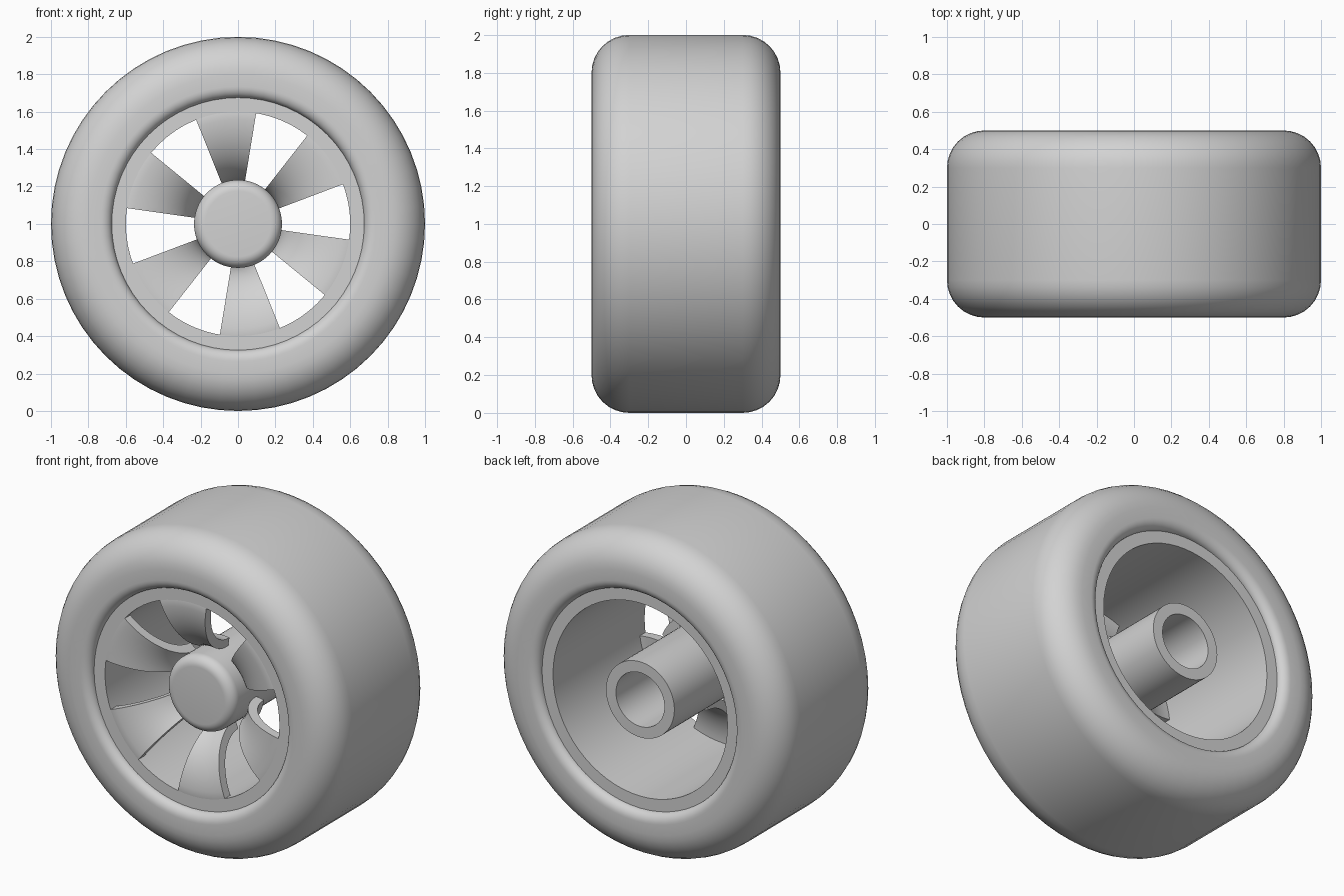
import bpy, bmesh
from math import cos, sin, pi, radians

cube = bpy.data.objects.get("Cube")
if cube:
    bpy.data.objects.remove(cube, do_unlink=True)

COLOUR = (0.65, 0.65, 0.65, 1)
grey = bpy.data.materials.new("light_grey")
grey.use_nodes = True
grey.diffuse_color = COLOUR
grey.node_tree.nodes["Principled BSDF"].inputs["Base Color"].default_value = COLOUR


def arc(cr, cy, a, b, start, end, steps=8):
    """Elliptical arc of (radius, y) points, angles in degrees."""
    angles = [radians(start + (end - start) * i / steps) for i in range(steps + 1)]
    return [(cr + a * cos(t), cy + b * sin(t)) for t in angles]


def sweep(bm, profile, start, span, steps):
    """Revolve a closed (radius, y) profile about the axle."""
    full = span >= 2 * pi - 0.001
    rings = []
    for i in range(steps if full else steps + 1):
        t = start + span * i / steps
        rings.append([bm.verts.new((r * cos(t), y, 1 + r * sin(t))) for r, y in profile])
    n = len(profile)
    for i in range(steps):
        a, b = rings[i], rings[(i + 1) % len(rings)]
        for j in range(n):
            k = (j + 1) % n
            bm.faces.new((a[j], a[k], b[k], b[j]))
    if not full:
        bm.faces.new(rings[0])
        bm.faces.new(rings[-1])


def finish(name, bm):
    bmesh.ops.remove_doubles(bm, verts=bm.verts, dist=1e-5)
    bmesh.ops.recalc_face_normals(bm, faces=bm.faces)
    mesh = bpy.data.meshes.new(name)
    bm.to_mesh(mesh)
    bm.free()
    mesh.materials.append(grey)
    obj = bpy.data.objects.new(name, mesh)
    bpy.context.collection.objects.link(obj)
    bpy.ops.object.select_all(action='DESELECT')
    obj.select_set(True)
    bpy.context.view_layer.objects.active = obj
    bpy.ops.object.shade_smooth_by_angle(angle=radians(35))


def lathe(name, profile, steps=64):
    bm = bmesh.new()
    sweep(bm, profile, 0, 2 * pi, steps)
    finish(name, bm)


# Tyre: broad shoulders, narrow sidewall and rounded bead
half = arc(0.8, 0.3, 0.2, 0.2, 0, 90) + arc(0.735, 0.45, 0.06, 0.05, 90, 180) + [(0.65, 0.43)]
lathe("tyre", half + [(r, -y) for r, y in reversed(half)])

# Rim barrel
lathe("rim", [(0.675, -0.45), (0.6, -0.45), (0.6, 0.45), (0.675, 0.45)])

# Hub: rounded cap in front, hollow tube behind
cap = arc(0.175, -0.325, 0.06, 0.06, 0, -90)
lathe("hub", cap + [(0, -0.385), (0, -0.2), (0.167, -0.2), (0.167, 0.45), (0.235, 0.45)])

# Six spokes: sectors of a flared dish
front = arc(0.6, -0.15, 0.368, 0.3, 180, 270, 14) + [(0.62, -0.445)]
back = [(0.62, -0.395)] + arc(0.6, -0.15, 0.313, 0.245, 270, 180, 14)
spokes = bmesh.new()
for k in range(6):
    sweep(spokes, front + back, radians(20.7 + 60 * k), radians(31.2), 8)
finish("spokes", spokes)
